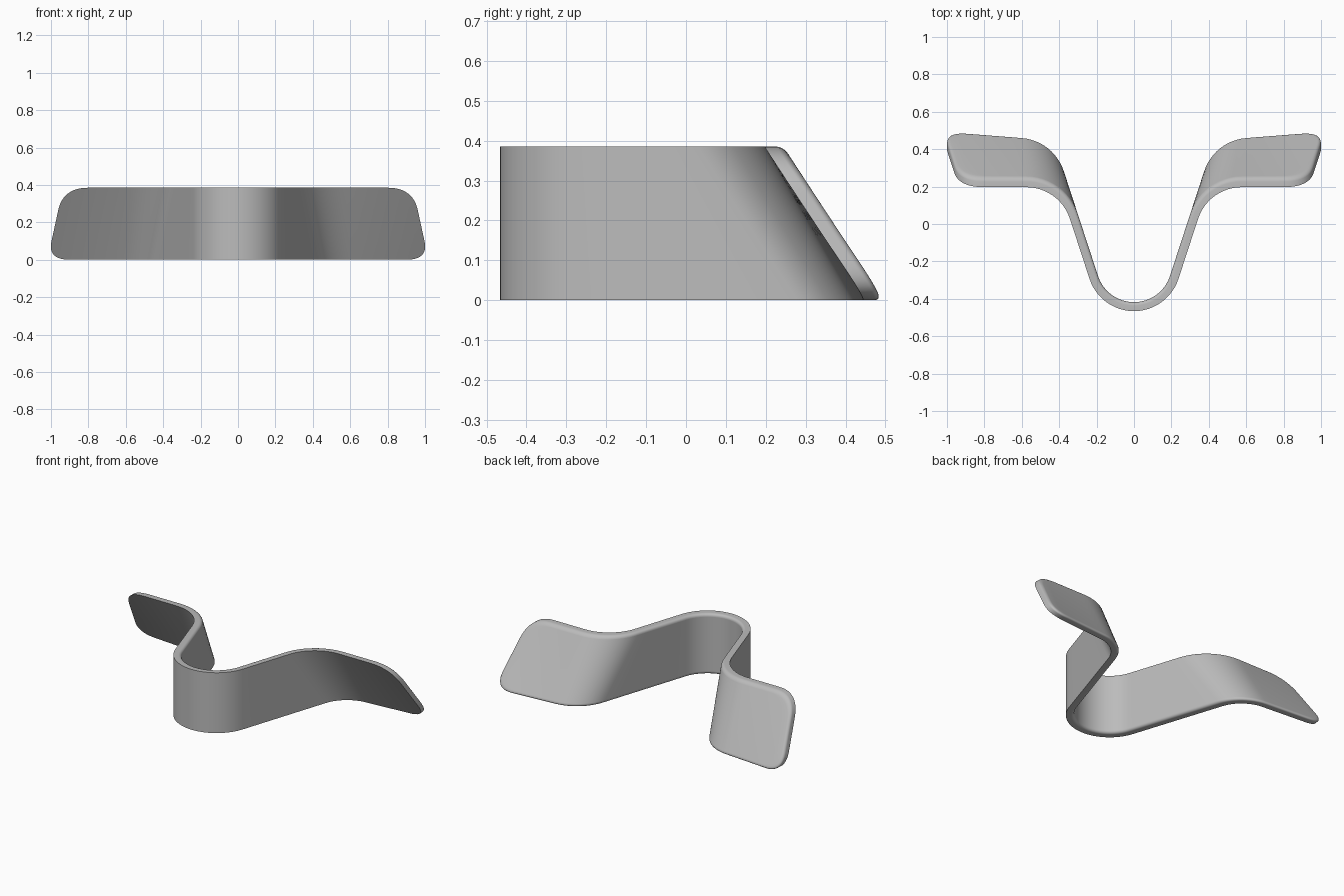
import bpy, bmesh
from math import cos, sin, tan, pi
from mathutils import Vector

HEIGHT = 0.385
THICK = 0.048
ROUND = 0.018      # rounding of the rear edges
BEND = 0.25        # radius of the front bend
LEG = 1.255        # heading of the straight legs

old = bpy.data.objects.get("Cube")
if old:
    bpy.data.objects.remove(old, do_unlink=True)


def quad(a, b, c, n):
    """Points on a quadratic curve."""
    a, b, c = Vector(a), Vector(b), Vector(c)
    return [a * (1 - t) ** 2 + b * 2 * t * (1 - t) + c * t * t
            for t in (i / n for i in range(n + 1))]


def heading(angle):
    return Vector((cos(angle), sin(angle)))


# Half width of the strip at each height: both rounded corners of a wing tip
lower = quad((0.90, 0), (1.02, 0), (0.997, 0.10), 10)
upper = quad((0.96, 0.27), (0.933, HEIGHT), (0.80, HEIGHT), 12)
middle = [lower[-1].lerp(upper[0], i / 4) for i in range(1, 4)]
outline = lower + middle + upper


def half_path(z, end_x, depth):
    """One side of the horizontal section: bend, leg, fillet, leaning wing."""
    low = 1 - z / HEIGHT
    turn = 0.08 * low
    leg, wing = heading(LEG), heading(turn)
    points = []

    def add(p, angle):
        points.append(p + depth * Vector((-sin(angle), cos(angle))))

    # front bend
    centre = Vector((0, BEND - 0.466))
    for i in range(13):
        a = LEG * i / 12
        add(centre + BEND * Vector((sin(a), -cos(a))), a)
    start = centre + BEND * Vector((sin(LEG), -cos(LEG)))
    # meeting point of leg and wing
    anchor = Vector((0.8, 0.197 + 0.238 * low))
    gap = anchor - start
    along = (gap.x * wing.y - gap.y * wing.x) / (leg.x * wing.y - leg.y * wing.x)
    corner = start + leg * along
    radius = 0.245 - 0.04 * low
    trim = radius * tan((LEG - turn) / 2)
    # straight leg
    for i in range(1, 5):
        add(start.lerp(corner - leg * trim, i / 5), LEG)
    # fillet
    first = corner - leg * trim
    hub = first + radius * Vector((sin(LEG), -cos(LEG)))
    for i in range(13):
        a = LEG + (turn - LEG) * i / 12
        add(hub + radius * Vector((-sin(a), cos(a))), a)
    # wing
    begin = corner + wing * trim
    reach = (end_x - begin.x) / wing.x
    for i in range(1, 9):
        add(begin + wing * reach * i / 8, turn)
    return points


def make_layer(bm, depth, inset, boundary_only):
    """A grid of vertices at one depth through the strip."""
    rows = []
    for r, (width, z) in enumerate(outline):
        z = inset + z * (HEIGHT - 2 * inset) / HEIGHT
        half = half_path(z, width - inset, depth)
        full = [Vector((-p.x, p.y)) for p in half[:0:-1]] + half
        edge_row = r in (0, len(outline) - 1)
        rows.append([bm.verts.new((p.x, p.y, z))
                     if edge_row or not boundary_only or c in (0, len(full) - 1)
                     else None for c, p in enumerate(full)])
    return rows


def ring(rows):
    return (rows[0] + [r[-1] for r in rows[1:-1]]
            + rows[-1][::-1] + [r[0] for r in rows[-2:0:-1]])


# Strip: front face, square front rim, rounded rear rim, rear face
bm = bmesh.new()
layers = [make_layer(bm, 0, 0, False), make_layer(bm, THICK - ROUND, 0, True)]
STEPS = 5
for i in range(1, STEPS + 1):
    a = pi / 2 * i / STEPS
    layers.append(make_layer(bm, THICK - ROUND + ROUND * sin(a),
                             ROUND * (1 - cos(a)), i < STEPS))
for rows in (layers[0], layers[-1]):
    for lo, hi in zip(rows, rows[1:]):
        for c in range(len(lo) - 1):
            bm.faces.new((lo[c], lo[c + 1], hi[c + 1], hi[c]))
for near, far in zip(layers, layers[1:]):
    p, q = ring(near), ring(far)
    for i in range(len(p)):
        bm.faces.new((p[i - 1], p[i], q[i], q[i - 1]))
bmesh.ops.recalc_face_normals(bm, faces=bm.faces)
mesh = bpy.data.meshes.new("curved_strip")
bm.to_mesh(mesh)
bm.free()

strip = bpy.data.objects.new("curved_strip", mesh)
bpy.context.collection.objects.link(strip)

# Plain grey finish
grey = bpy.data.materials.new("light_grey")
grey.use_nodes = True
colour = (0.5, 0.5, 0.5, 1)
grey.diffuse_color = colour
grey.node_tree.nodes["Principled BSDF"].inputs["Base Color"].default_value = colour
mesh.materials.append(grey)

bpy.ops.object.select_all(action='DESELECT')
strip.select_set(True)
bpy.context.view_layer.objects.active = strip
bpy.ops.object.shade_smooth_by_angle(angle=0.75)
